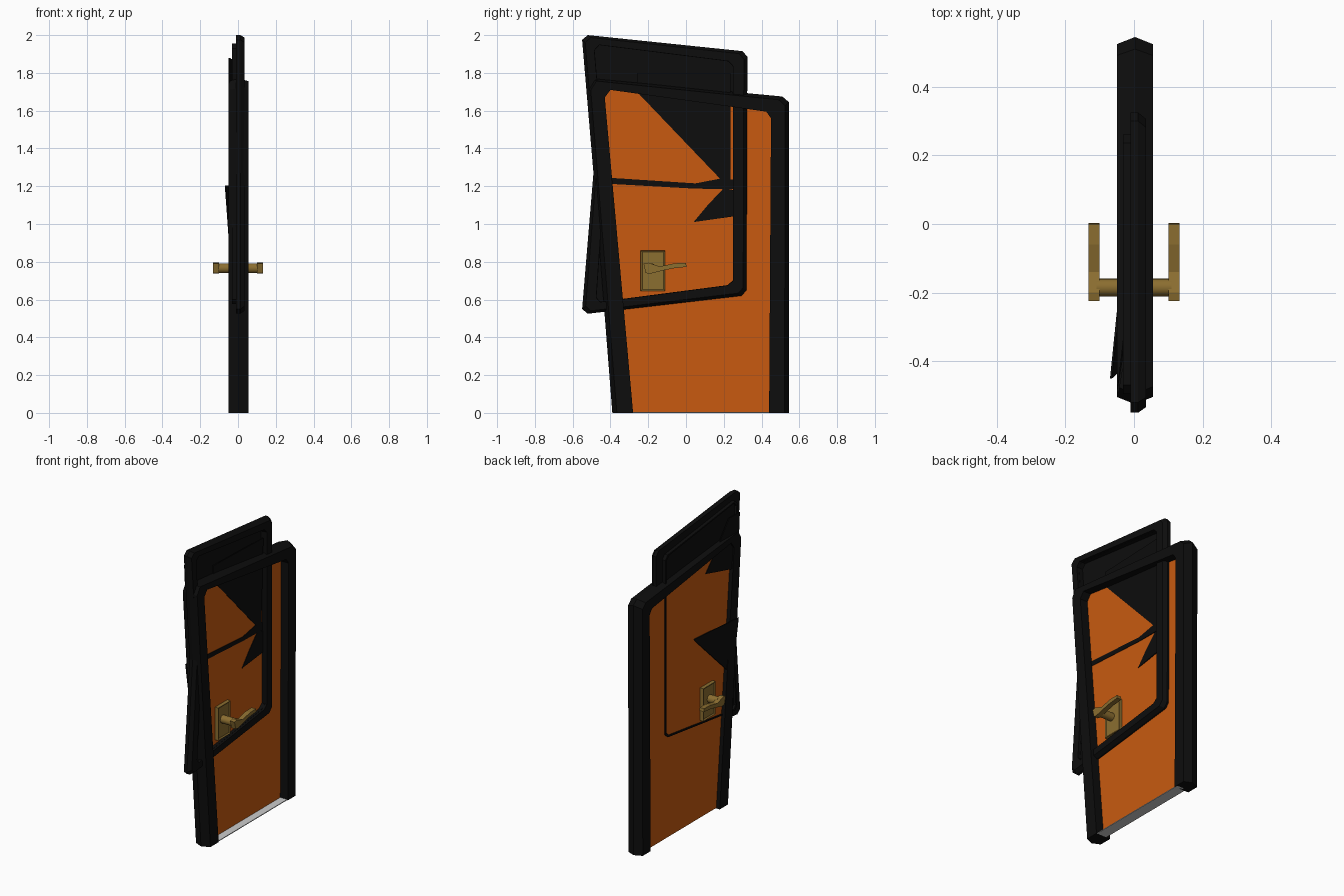
import bpy, bmesh, math
from mathutils import Vector

if "Cube" in bpy.data.objects:
    bpy.data.objects.remove(bpy.data.objects["Cube"])


def material(name, rgb):
    m = bpy.data.materials.new(name)
    m.diffuse_color = (*rgb, 1)
    m.use_nodes = True
    m.node_tree.nodes["Principled BSDF"].inputs["Base Color"].default_value = m.diffuse_color
    return m


ORANGE = material("orange_paint", (0.58, 0.102, 0.005))
BLACK = material("black_trim", (0.004, 0.004, 0.004))
BRASS = material("brass", (0.26, 0.156, 0.03))


def finish(name, bm, mat=None):
    bmesh.ops.recalc_face_normals(bm, faces=bm.faces)
    me = bpy.data.meshes.new(name)
    bm.to_mesh(me)
    bm.free()
    ob = bpy.data.objects.new(name, me)
    bpy.context.collection.objects.link(ob)
    if mat:
        me.materials.append(mat)
    return ob


def sheet(name, pts, x0, x1, mat=None):
    """Extrude a (y, z) outline from x0 to x1."""
    bm = bmesh.new()
    f = bm.faces.new([bm.verts.new((x0, y, z)) for y, z in pts])
    r = bmesh.ops.extrude_face_region(bm, geom=[f])
    vs = [v for v in r["geom"] if isinstance(v, bmesh.types.BMVert)]
    bmesh.ops.translate(bm, verts=vs, vec=(x1 - x0, 0, 0))
    return finish(name, bm, mat)


def band(name, outer, inner, section, closed, mat):
    """Sweep a (blend, x) section between matching outer and inner outlines."""
    bm = bmesh.new()
    rings = []
    for o, i in zip(outer, inner):
        o, i = Vector(o), Vector(i)
        rings.append([bm.verts.new((x, *o.lerp(i, t))) for t, x in section])
    n, k = len(rings), len(section)
    for a in range(n if closed else n - 1):
        p, q = rings[a], rings[(a + 1) % n]
        for j in range(k):
            bm.faces.new((p[j], p[(j + 1) % k], q[(j + 1) % k], q[j]))
    if not closed:
        bm.faces.new(rings[0])
        bm.faces.new(rings[-1])
    return finish(name, bm, mat)


def shard(name, pts, mat=BLACK):
    """Thin tilted splinter from (x, y, z) corners."""
    bm = bmesh.new()
    f = bm.faces.new([bm.verts.new(p) for p in pts])
    r = bmesh.ops.extrude_face_region(bm, geom=[f])
    vs = [v for v in r["geom"] if isinstance(v, bmesh.types.BMVert)]
    bmesh.ops.translate(bm, verts=vs, vec=(0.006, 0, 0))
    return finish(name, bm, mat)


# Door frame: open at the floor, with a ridged outer edge
door_out = [(-0.39, 0), (-0.525, 1.72), (-0.495, 1.77), (0.51, 1.675), (0.545, 1.645), (0.545, 0)]
door_in = [(-0.28, 0), (-0.43, 1.67), (-0.40, 1.71), (0.425, 1.595), (0.45, 1.56), (0.44, 0)]
band("door_frame", door_out, door_in,
     [(0.22, -0.05), (0, 0.003), (0.22, 0.055), (1, 0.055), (1, -0.05)], False, BLACK)

# Door panel and threshold
sheet("door_panel", [(-0.33, 0.004), (-0.475, 1.7), (-0.44, 1.735), (0.46, 1.63), (0.49, 1.6), (0.49, 0.004)],
      -0.025, 0.0, ORANGE)
sheet("threshold", [(-0.30, 0), (0.46, 0), (0.46, 0.005), (-0.30, 0.005)], -0.02, 0.05)

# Window frame, pinched on its leading edge
win_out = [(-0.55, 0.55), (-0.52, 0.525), (0.295, 0.62), (0.32, 0.65), (0.325, 1.885),
           (0.30, 1.915), (-0.52, 2.0), (-0.55, 1.975), (-0.49, 1.27)]
win_in = [(-0.475, 0.61), (-0.455, 0.587), (0.22, 0.675), (0.25, 0.70), (0.25, 1.835),
          (0.225, 1.862), (-0.46, 1.948), (-0.485, 1.92), (-0.43, 1.27)]
band("window_frame", win_out, win_in,
     [(0, -0.01), (0, 0.012), (0.25, 0.035), (1, 0.035), (1, -0.01)], True, BLACK)
band("window_rim", win_out, win_in,
     [(0.85, -0.032), (0.85, 0.02), (1.02, 0.02), (1.02, -0.032)], True, BLACK)
sheet("window_pane", win_in, -0.017, -0.008, BLACK)

# Broken pane pieces that pierce the panel on both faces
shard("upper_front_shard", [(-0.004, -0.26, 1.70), (-0.004, 0.18, 1.24), (0.0, 0.235, 1.21),
                            (0.015, 0.235, 1.80), (-0.004, -0.26, 1.80)])
shard("upper_back_shard", [(-0.028, -0.30, 1.73), (-0.028, -0.165, 1.59), (-0.042, -0.42, 1.53),
                           (-0.05, -0.47, 1.54), (-0.05, -0.49, 1.88), (-0.035, -0.40, 1.87)])
shard("crack_strip", [(-0.003, -0.41, 1.245), (-0.003, 0.05, 1.215), (-0.003, 0.18, 1.24),
                      (0.0, 0.25, 1.235), (0.0, 0.25, 1.185), (-0.003, 0.05, 1.187), (-0.003, -0.41, 1.213)])
shard("lower_front_shard", [(-0.003, 0.20, 1.19), (-0.003, 0.115, 1.10), (-0.003, 0.04, 1.01), (0.004, 0.25, 1.04),
                            (0.004, 0.25, 1.18)]).data
shard("lower_back_shard", [(-0.07, -0.45, 1.205), (-0.028, -0.04, 1.205), (-0.045, -0.36, 0.89),
                           (-0.048, -0.43, 0.90)])

# Handle hardware: plate, spindle and lever on both faces
lever = [(-0.225, 0.79), (-0.20, 0.795), (-0.14, 0.775), (-0.06, 0.792), (0.0, 0.793),
         (0.003, 0.773), (-0.07, 0.765), (-0.13, 0.752), (-0.19, 0.737), (-0.213, 0.74)]
plate = [(-0.24, 0.645), (-0.11, 0.645), (-0.11, 0.86), (-0.24, 0.86)]
for side, s, base in (("front", 1, -0.002), ("back", -1, -0.023)):
    ob = sheet(side + "_handle_plate", plate, base, base + s * 0.026, BRASS)
    bm = bmesh.new()
    bm.from_mesh(ob.data)
    face = max(bm.faces, key=lambda f: s * f.calc_center_median().x)
    bmesh.ops.inset_region(bm, faces=[face], thickness=0.012, depth=-0.006)
    bm.to_mesh(ob.data)
    bm.free()
    sheet(side + "_handle_lever", lever, s * 0.10, s * 0.132, BRASS)
bpy.ops.mesh.primitive_cylinder_add(vertices=16, radius=0.026, depth=0.22,
                                    location=(0, -0.185, 0.766), rotation=(0, math.pi / 2, 0))
spindle = bpy.context.object
spindle.name = "handle_spindle"
spindle.data.materials.append(BRASS)
bpy.ops.object.shade_smooth_by_angle()
